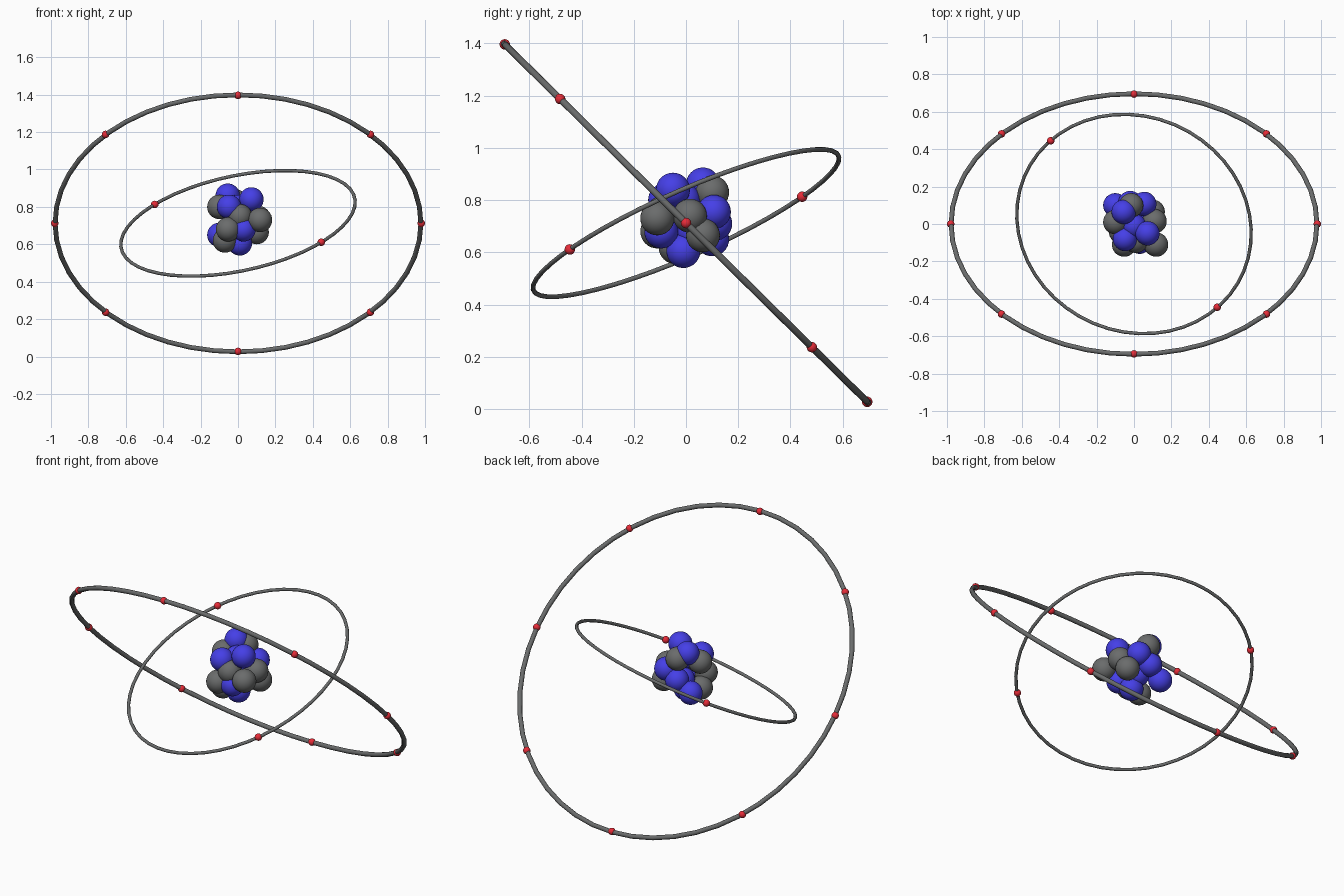
import bpy
import math
from mathutils import Vector, Matrix

if "Cube" in bpy.data.objects:
    bpy.data.objects.remove(bpy.data.objects["Cube"])

CENTER = Vector((0, 0, 0.712))


def material(name, color):
    m = bpy.data.materials.new(name)
    m.diffuse_color = (*color, 1)
    m.use_nodes = True
    m.node_tree.nodes["Principled BSDF"].inputs["Base Color"].default_value = m.diffuse_color
    return m


GREY = material("grey", (0.145, 0.15, 0.15))
BLUE = material("blue", (0.06, 0.05, 0.80))
RED = material("red", (0.80, 0.025, 0.04))


def finish(name, mat):
    ob = bpy.context.object
    ob.name = name
    ob.data.materials.append(mat)
    bpy.ops.object.shade_smooth()
    return ob


def ball(name, loc, radius, mat, segments=32, rings=16):
    bpy.ops.mesh.primitive_uv_sphere_add(segments=segments, ring_count=rings,
                                         radius=radius, location=loc)
    finish(name, mat)


def orbit(name, radius, tube, rot, sides):
    bpy.ops.mesh.primitive_torus_add(major_radius=radius, minor_radius=tube,
                                     major_segments=sides, minor_segments=12)
    finish(name, GREY).matrix_world = Matrix.Translation(CENTER) @ rot.to_4x4()


# Outer orbit with eight electrons
outer_rot = Matrix.Rotation(math.radians(-44.6), 3, 'X')
orbit("outer_orbit", 0.978, 0.013, outer_rot, 48)
for x, y in ((0.98, 0), (0.708, 0.677), (0, 0.975), (-0.708, 0.677)):
    for s in (-1, 1):
        p = outer_rot @ Vector((x, y, 0)) * s
        ball("outer_electron", CENTER + p, 0.02, RED, 16, 10)

# Inner orbit with two opposite electrons
normal = Vector((-0.194, -0.397, 0.897)).normalized()
inner_rot = Vector((0, 0, 1)).rotation_difference(normal).to_matrix()
orbit("inner_orbit", 0.639, 0.009, inner_rot, 48)
for s in (-1, 1):
    ball("inner_electron", CENTER + s * Vector((-0.445, 0.445, 0.101)),
         0.02, RED, 16, 10)

# Nucleus: tightly packed protons and neutrons
protons = [
    (-.055, .065, .86), (.072, -.05, .84), (-.048, -.08, .80),
    (0, -.01, .80), (.03, -.095, .68), (.01, -.01, .605),
    (-.10, .10, .65), (.055, .107, .755), (-.02, .112, .71),
    (0, .03, .68),
]
neutrons = [
    (-.053, -.11, .68), (.118, -.11, .73), (.11, .015, .74),
    (.10, .065, .665), (-.015, .10, .83),
    (-.10, .01, .80), (.01, -.09, .75), (-.07, -.04, .62),
]
for p in protons:
    ball("proton", p, 0.065, BLUE)
for p in neutrons:
    ball("neutron", p, 0.065, GREY)
